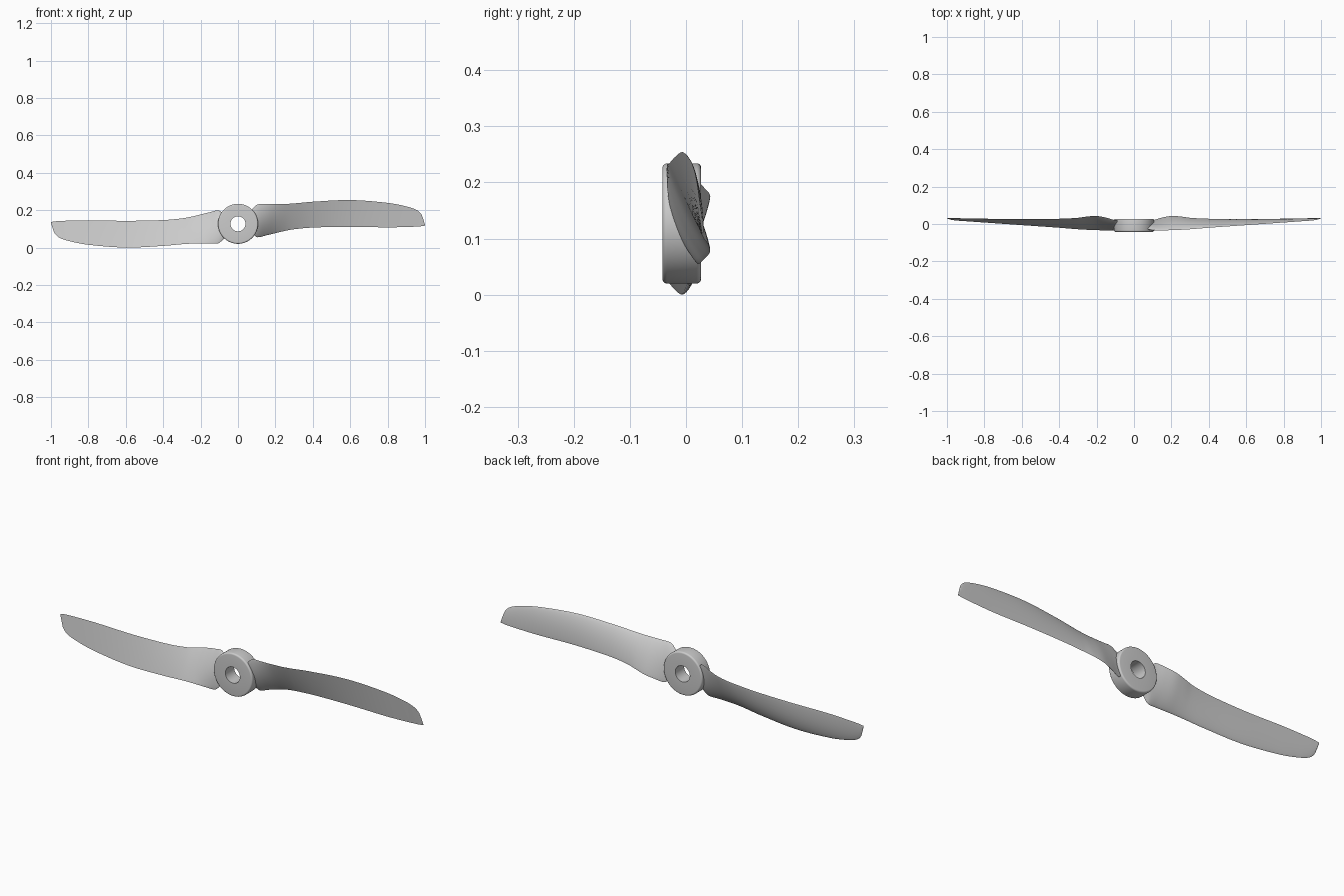
import bpy, bmesh, math

if "Cube" in bpy.data.objects:
    bpy.data.objects.remove(bpy.data.objects["Cube"])

CENTER_Z = 0.127


def finish(name, bm, angle):
    bmesh.ops.recalc_face_normals(bm, faces=bm.faces)
    mesh = bpy.data.meshes.new(name)
    bm.to_mesh(mesh)
    bm.free()
    ob = bpy.data.objects.new(name, mesh)
    bpy.context.collection.objects.link(ob)
    ob.location.z = CENTER_Z
    bpy.ops.object.select_all(action='DESELECT')
    ob.select_set(True)
    bpy.context.view_layer.objects.active = ob
    bpy.ops.object.shade_smooth_by_angle(angle=math.radians(angle))
    return ob


def skin(bm, rings, closed):
    pairs = list(zip(rings, rings[1:])) + ([(rings[-1], rings[0])] if closed else [])
    for a, b in pairs:
        n = len(a)
        for i in range(n):
            bm.faces.new((a[i], a[(i + 1) % n], b[(i + 1) % n], b[i]))


# Hub: rounded-rim ring turned around the y axis
def build_hub():
    y0, y1, ro, ri, c = -0.042, 0.027, 0.107, 0.04, 0.008
    prof = [(ri, y0), (ri, y1)]
    for cy, start in ((y1 - c, 90), (y0 + c, 0)):
        for k in range(6):
            t = math.radians(start - 18 * k)
            prof.append((ro - c + c * math.cos(t), cy + c * math.sin(t)))
    bm = bmesh.new()
    rings = []
    for i in range(72):
        a = math.tau * i / 72
        rings.append([bm.verts.new((r * math.cos(a), y, r * math.sin(a))) for r, y in prof])
    skin(bm, rings, True)
    return finish("hub", bm, 35)


# Blade stations: x, top edge z, top edge y, bottom edge z, bottom edge y,
# front bulge, back bulge
STATIONS = [
    (0.060, 0.190, -0.024, 0.092, 0.008, 0.012, 0.010),
    (0.085, 0.216, -0.030, 0.068, 0.016, 0.017, 0.014),
    (0.105, 0.231, -0.033, 0.055, 0.021, 0.018, 0.015),
    (0.150, 0.232, -0.034, 0.065, 0.034, 0.014, 0.014),
    (0.200, 0.232, -0.033, 0.077, 0.043, 0.008, 0.013),
    (0.250, 0.233, -0.031, 0.089, 0.040, 0.004, 0.012),
    (0.300, 0.236, -0.028, 0.098, 0.033, 0.002, 0.012),
    (0.400, 0.245, -0.020, 0.107, 0.028, 0.001, 0.011),
    (0.600, 0.254, -0.006, 0.111, 0.026, 0.000, 0.010),
    (0.800, 0.239, 0.008, 0.108, 0.028, 0.000, 0.007),
    (0.900, 0.220, 0.015, 0.110, 0.030, 0.000, 0.005),
    (0.955, 0.201, 0.019, 0.112, 0.031, 0.000, 0.004),
    (0.980, 0.178, 0.023, 0.114, 0.031, 0.000, 0.003),
    (0.991, 0.150, 0.027, 0.116, 0.031, 0.000, 0.002),
    (1.000, 0.121, 0.030, 0.117, 0.031, 0.000, 0.001),
]


def resample(rows, steps):
    # Smooth interpolation with slopes in x, safe for uneven spacing
    n = len(rows)

    def slope(i, k):
        a, b = rows[max(i - 1, 0)], rows[min(i + 1, n - 1)]
        return (b[k] - a[k]) / (b[0] - a[0])

    out = []
    for i in range(n - 1):
        p, q = rows[i], rows[i + 1]
        h = q[0] - p[0]
        for s in range(steps):
            t = s / steps
            row = [p[0] + h * t]
            for k in range(1, 7):
                row.append((2 * t**3 - 3 * t**2 + 1) * p[k] + (t**3 - 2 * t**2 + t) * h * slope(i, k)
                           + (3 * t**2 - 2 * t**3) * q[k] + (t**3 - t**2) * h * slope(i + 1, k))
            out.append(row)
    return out + [list(rows[-1])]


# Blade: twisted aerofoil sections, cambered on the back
def build_blade(name, turn):
    bm = bmesh.new()
    rings = []
    m = 14
    for x, tz, ty, bz, by, front, back in resample(STATIONS, 5):
        dz, dy = bz - tz, by - ty
        length = math.hypot(dz, dy)
        ny, nz = -dz / length, dy / length      # towards the back
        ring = []
        for i in range(2 * m):
            a = math.pi * i / m
            u = (1 - math.cos(a)) / 2
            if i < m:
                off = back * math.sin(math.pi * u ** 0.8) ** 0.8 if 0 < i else 0
            else:
                off = -max(front, 0.0) * math.sin(math.pi * u) ** 0.8 if i > m else 0
            y = ty + dy * u + ny * off
            z = tz + dz * u + nz * off - CENTER_Z
            ring.append(bm.verts.new((turn * x, y, turn * z)))
        rings.append(ring)
    skin(bm, rings, False)
    bm.faces.new(rings[0])
    bm.faces.new(rings[-1])
    return finish(name, bm, 40)


build_hub()
build_blade("right_blade", 1)
build_blade("left_blade", -1)
